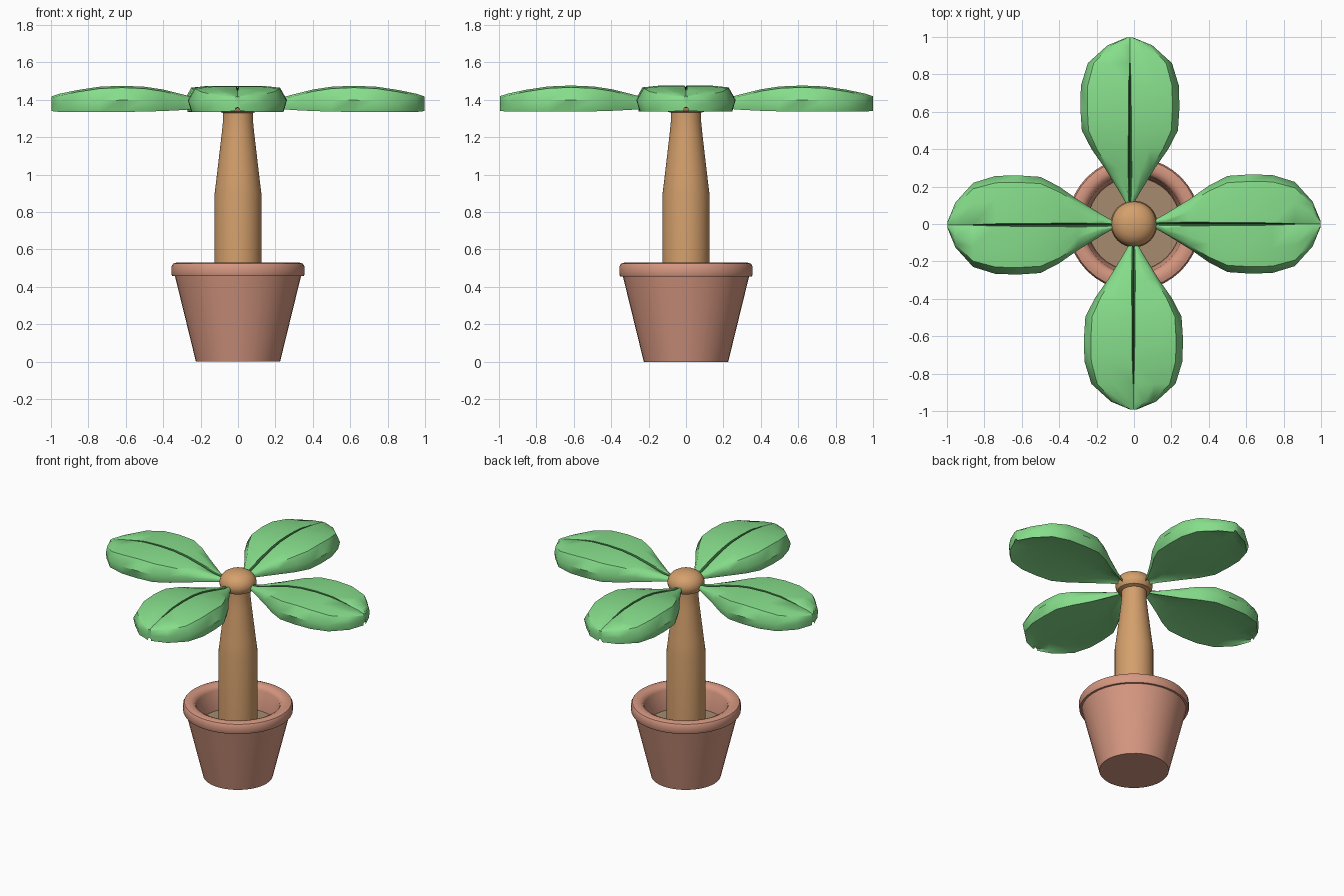
import bpy, bmesh, math
from mathutils import Matrix

if "Cube" in bpy.data.objects:
    bpy.data.objects.remove(bpy.data.objects["Cube"])


def material(name, rgb):
    m = bpy.data.materials.new(name)
    m.diffuse_color = (*rgb, 1)
    m.use_nodes = True
    m.node_tree.nodes["Principled BSDF"].inputs["Base Color"].default_value = m.diffuse_color
    return m


CLAY = material("clay", (0.67, 0.31, 0.22))
SOIL = material("soil", (0.38, 0.26, 0.16))
BARK = material("bark", (0.66, 0.35, 0.15))
GREEN = material("leaf_green", (0.24, 0.73, 0.26))
DARK = material("vein_green", (0.04, 0.15, 0.04))


def finish(bm, name, mats, angle):
    bmesh.ops.recalc_face_normals(bm, faces=bm.faces)
    me = bpy.data.meshes.new(name)
    bm.to_mesh(me)
    bm.free()
    for m in mats:
        me.materials.append(m)
    me.shade_smooth()
    me.set_sharp_from_angle(angle=math.radians(angle))
    ob = bpy.data.objects.new(name, me)
    bpy.context.collection.objects.link(ob)
    return ob


def lathe(name, profile, mats, seg=40, angle=35):
    """Spin an (r, z) profile that starts and ends on the axis."""
    bm = bmesh.new()
    vs = [bm.verts.new((r, 0, z)) for r, z in profile]
    es = [bm.edges.new(p) for p in zip(vs, vs[1:])]
    bmesh.ops.spin(bm, geom=vs + es, cent=(0, 0, 0), axis=(0, 0, 1),
                   angle=math.tau, steps=seg, use_merge=False)
    bmesh.ops.remove_doubles(bm, verts=bm.verts, dist=1e-4)
    return finish(bm, name, mats, angle)


# Pot with rolled rim and hollow top
lathe("pot", [(0, 0), (0.225, 0), (0.337, 0.457), (0.351, 0.457), (0.355, 0.465),
              (0.355, 0.51), (0.347, 0.524), (0.328, 0.53), (0.302, 0.53),
              (0.28, 0.52), (0.268, 0.50), (0.25, 0.35), (0, 0.35)], [CLAY])

# Soil disc inside the pot
lathe("soil", [(0, 0.352), (0.249, 0.352), (0.249, 0.364), (0, 0.364)], [SOIL])

# Trunk with tapered neck and rounded cap
lathe("trunk", [(0, 0.355), (0.125, 0.355), (0.125, 0.90), (0.115, 0.98), (0.087, 1.22),
                (0.081, 1.28), (0.081, 1.33), (0.105, 1.338), (0.118, 1.36),
                (0.12, 1.385), (0.113, 1.41), (0.095, 1.435), (0.065, 1.453),
                (0.03, 1.462), (0, 1.464)], [BARK], angle=40)

# Leaf stations: distance, half width, top, bottom
STATIONS = [(0.10, 0.015, 1.385, 1.360), (0.17, 0.055, 1.395, 1.355),
            (0.30, 0.135, 1.430, 1.345), (0.40, 0.205, 1.455, 1.340),
            (0.50, 0.257, 1.470, 1.337), (0.62, 0.265, 1.475, 1.335),
            (0.74, 0.262, 1.470, 1.335), (0.86, 0.225, 1.452, 1.335),
            (0.955, 0.120, 1.432, 1.335), (0.998, 0.015, 1.418, 1.340)]


def leaf(name, turn, shift):
    bm = bmesh.new()
    rings = []
    for i, (d, w, top, bot) in enumerate(STATIONS):
        groove = 0.014 if 0 < i < 7 else 0.003
        vein = min(0.5 * w, 0.013 - 0.009 * d)
        mid = top * 0.45 + bot * 0.55
        half = [(vein, top), (0.5 * w, top), (0.86 * w, top - 0.01),
                (w, mid), (0.93 * w, bot), (0.6 * w, bot + 0.015)]
        sec = ([(0, top - groove)] + half + [(0, bot + 0.02)]
               + [(-y, z) for y, z in reversed(half)])
        rings.append([bm.verts.new((d, y, z)) for y, z in sec])
    n = len(rings[0])
    for i, (a, b) in enumerate(zip(rings, rings[1:])):
        for j in range(n):
            k = (j + 1) % n
            f = bm.faces.new((a[j], a[k], b[k], b[j]))
            # the two faces beside the centre line form the vein groove
            f.material_index = 1 if j in (0, n - 1) and i < 7 else 0
    bm.faces.new(rings[0])
    bm.faces.new(rings[-1])
    bmesh.ops.transform(bm, verts=bm.verts, matrix=Matrix.Translation((*shift, 0))
                        @ Matrix.Rotation(turn, 4, 'Z'))
    finish(bm, name, [GREEN, DARK], 45)


# Four leaves around the cap
for idx, (side, shift) in enumerate([("right", (0, 0)), ("back", (-0.022, 0)),
                                     ("left", (0, -0.005)), ("front", (-0.003, 0.005))]):
    leaf("leaf_" + side, idx * math.pi / 2, shift)
